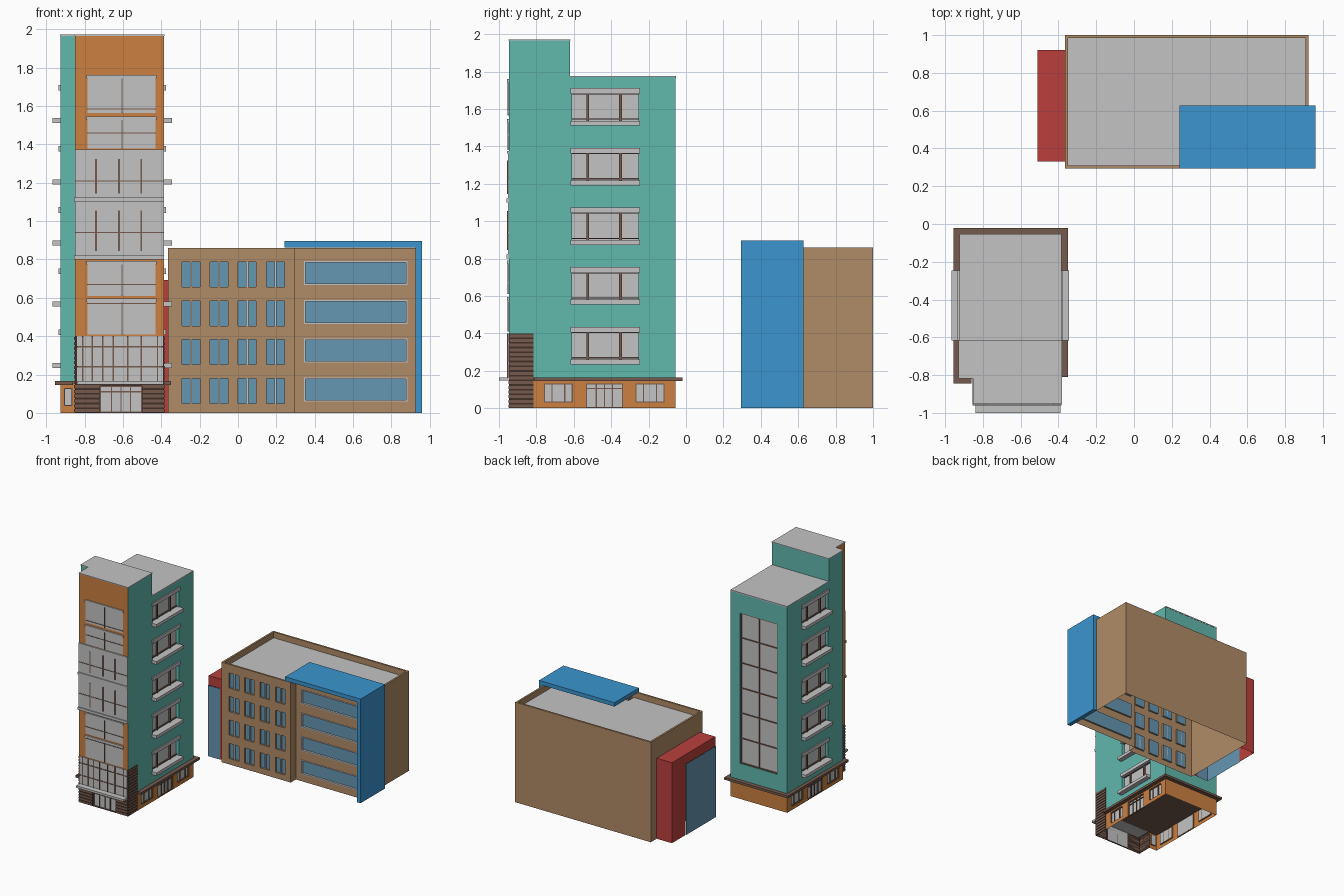
import bpy, bmesh
from mathutils import Vector

if "Cube" in bpy.data.objects:
    bpy.data.objects.remove(bpy.data.objects["Cube"])


def material(name, r, g, b):
    lin = [((c / 255 + 0.055) / 1.055) ** 2.4 for c in (r, g, b)] + [1]
    m = bpy.data.materials.new(name)
    m.use_nodes = True
    m.diffuse_color = lin
    m.node_tree.nodes["Principled BSDF"].inputs["Base Color"].default_value = lin
    return m


TEAL = material("teal render", 97, 184, 174)
ORANGE = material("orange render", 204, 128, 64)
GRAY = material("pale gray", 196, 196, 196)
BRICK = material("dark brick", 66, 47, 39)
TRIM = material("brown trim", 118, 91, 78)
TAN = material("tan render", 176, 139, 102)
BLUE = material("blue cladding", 59, 149, 208)
RED = material("red cladding", 186, 64, 60)
GLASS = material("blue glass", 101, 150, 177)


def finish(name, bm, *mats):
    mesh = bpy.data.meshes.new(name)
    bm.to_mesh(mesh)
    bm.free()
    for m in mats:
        mesh.materials.append(m)
    ob = bpy.data.objects.new(name, mesh)
    bpy.context.collection.objects.link(ob)
    return ob


def boxes(name, mat, *spans):
    """Boxes given as (x0, x1, y0, y1, z0, z1)."""
    bm = bmesh.new()
    for x0, x1, y0, y1, z0, z1 in spans:
        vs = bmesh.ops.create_cube(bm, size=1)["verts"]
        for v in vs:
            v.co = Vector((x1 if v.co.x > 0 else x0, y1 if v.co.y > 0 else y0,
                           z1 if v.co.z > 0 else z0))
    return finish(name, bm, mat)


OUT = {"front": -1, "left": 1, "back": 1, "right": -1}


def on(side, plane, a0, a1, z0, z1, d0, d1):
    """Box span on a wall, from d0 to d1 outwards of its plane."""
    p = sorted((plane + OUT[side] * d0, plane + OUT[side] * d1))
    return (a0, a1, *p, z0, z1) if side in ("front", "back") else (*p, a0, a1, z0, z1)


def wall(name, side, plane, a0, a1, z0, z1, mat, holes=(), depth=0.02, pane=GRAY):
    """Single-skin wall with recessed panes; holes are (a0, a1, z0, z1)."""
    bm = bmesh.new()

    def quad(points, index=0):
        vs = []
        for a, z, d in points:
            p = plane + OUT[side] * d
            vs.append(bm.verts.new((a, p, z) if side in ("front", "back") else (p, a, z)))
        if side in ("back", "right"):
            vs.reverse()
        bm.faces.new(vs).material_index = index

    us = sorted({a0, a1, *(h[0] for h in holes), *(h[1] for h in holes)})
    ws = sorted({z0, z1, *(h[2] for h in holes), *(h[3] for h in holes)})
    for u, u2 in zip(us, us[1:]):
        for w, w2 in zip(ws, ws[1:]):
            cu, cw = (u + u2) / 2, (w + w2) / 2
            if not any(h[0] < cu < h[1] and h[2] < cw < h[3] for h in holes):
                quad([(u, w, 0), (u2, w, 0), (u2, w2, 0), (u, w2, 0)])
    for h in holes:
        rim = [(h[0], h[2]), (h[1], h[2]), (h[1], h[3]), (h[0], h[3])]
        quad([(*c, -depth) for c in rim], 1)
        for c, n in zip(rim, rim[1:] + rim[:1]):
            quad([(*c, 0), (*n, 0), (*n, -depth), (*c, -depth)])
    bmesh.ops.remove_doubles(bm, verts=bm.verts, dist=0.0001)
    return finish(name, bm, mat, pane)


def bars(side, plane, hole, us, zs, d0, d1, t=0.008, border=False):
    """Mullions and transoms across an opening, with an optional border."""
    a0, a1, z0, z1 = hole
    if border:
        us, zs = [*us, a0 + t / 2, a1 - t / 2], [*zs, z0 + t / 2, z1 - t / 2]
    return ([on(side, plane, u - t / 2, u + t / 2, z0, z1, d0, d1) for u in us] +
            [on(side, plane, a0, a1, z - t / 2, z + t / 2, d0, d1) for z in zs])


# ---- Tower: extents and side walls with balconies ----
L, R = -0.385, -0.925
FRONT, STEP, MID, BACK = -0.946, -0.815, -0.62, -0.055
COL = -0.85
floors = [0.235 + 0.319 * i for i in range(5)]
for side, x in (("left", L), ("right", R)):
    holes = [(-0.61, -0.255, z + 0.02, z + 0.18) for z in floors]
    wall(f"tower_{side}_wall", side, x, MID, BACK, 0.165, 1.77, TEAL, holes, 0.025)
    frames, ledges = [], []
    for h, z in zip(holes, floors):
        frames += bars(side, x, h, [-0.525, -0.35], [], -0.025, -0.012, 0.014)
        frames += bars(side, x, h, [], [z + 0.035, z + 0.17], -0.025, -0.015, 0.006)
        ledges += [on(side, x, -0.617, -0.247, z, z + 0.026, -0.02, 0.042),
                   on(side, x, -0.617, -0.247, z + 0.17, z + 0.2, -0.02, 0.01)]
    boxes(f"tower_{side}_window_frames", TRIM, *frames)
    boxes(f"tower_{side}_balconies", GRAY, *ledges)
    # ground floor openings
    shop = [(-0.76, -0.605, 0.03, 0.133), (-0.535, -0.337, 0, 0.133), (-0.27, -0.115, 0.03, 0.133)]
    wall(f"base_{side}_wall", side, x, STEP, BACK, 0, 0.15, ORANGE, shop, 0.012)
    frames = []
    for a, b, z0, z1 in shop:
        cuts = [a + (b - a) * f for f in (0.28, 0.72)]
        frames += bars(side, x, (a, b, z0, z1), cuts, [], -0.012, -0.004, 0.006, True)
    frames += bars(side, x, shop[1], [-0.436], [0.105], -0.012, -0.004, 0.005)
    boxes(f"base_{side}_frames", TRIM, *frames)

# ---- Tower: back wall with the tall stair window ----
stair = (-0.833, -0.477, 0.305, 1.6)
wall("tower_back_wall", "back", BACK, R, L, 0.165, 1.77, TEAL, [stair], 0.012)
boxes("stair_window_frames", TRIM, *bars(
    "back", BACK, stair, [-0.655], [0.305 + 1.295 / 6 * i for i in range(1, 6)],
    -0.012, -0.004, 0.008, True))
wall("base_back_wall", "back", BACK, R, L, 0, 0.15, ORANGE)
nook = (-0.908, -0.862, 0.035, 0.13)
wall("base_front_wall", "front", STEP, R, COL, 0, 0.15, ORANGE, [nook], 0.01)
boxes("base_front_frame", TRIM, *bars("front", STEP, nook, [], [], -0.01, 0, 0.005, True))

# ---- Tower: tall block, front column, roofs and canopies ----
boxes("tower_tall_block", TEAL, (R, L, STEP, MID, 0.165, 1.966))
column = boxes("front_column", ORANGE, (COL, L, FRONT, STEP, 0.4, 1.966))
column.data.materials.append(TEAL)
for f in column.data.polygons:
    f.material_index = 1 if f.normal.x > 0.5 else 0
boxes("tower_roofs", GRAY, (R, L, MID, BACK + 0.002, 1.765, 1.775),
      (R - 0.003, L + 0.003, STEP - 0.003, MID + 0.003, 1.966, 1.972),
      (COL - 0.003, L + 0.003, FRONT - 0.003, STEP - 0.003, 1.966, 1.972))
boxes("base_cornice", TRIM, (-0.955, -0.35, -0.81, -0.02, 0.145, 0.165),
      (-0.955, -0.86, -0.845, -0.81, 0.145, 0.165))
boxes("entrance_canopy", GRAY, (-0.84, L - 0.003, -1.0, STEP, 0.147, 0.165))

# ---- Column foot: ribbed brick, entrance and lobby glazing ----
door = (-0.72, -0.5, 0, 0.14)
wall("entrance_wall", "front", FRONT, COL, L, 0, 0.4, BRICK, [door], 0.012)
wall("brick_left_wall", "left", L, FRONT, STEP, 0, 0.4, BRICK)
wall("brick_right_wall", "right", COL, FRONT, STEP, 0, 0.4, BRICK)
ribs = []
for i in range(16):
    z = 0.004 + 0.025 * i
    ribs += [on("left", L, FRONT, STEP, z, z + 0.016, 0, 0.004),
             on("right", COL, FRONT, STEP, z, z + 0.016, 0, 0.004)]
    if i < 6:
        ribs += [on("front", FRONT, a, b, z, z + 0.016, 0, 0.004)
                 for a, b in ((COL, door[0]), (door[1], L))]
boxes("brick_ribs", TRIM, *ribs)
boxes("entrance_frames", TRIM, *bars("front", FRONT, door, [-0.66, -0.61, -0.56], [0.11],
                                     -0.012, -0.005, 0.006, True))
lobby = (-0.84, -0.39, 0.165, 0.4)
boxes("lobby_glazing", GRAY, on("front", FRONT, *lobby, 0, 0.006))
boxes("lobby_frames", TRIM, *bars("front", FRONT, lobby,
      [-0.81, -0.76, -0.705, -0.65, -0.575, -0.505, -0.42], [0.24, 0.345], 0.006, 0.01, 0.007))

# ---- Column front: paired windows and the wide middle bay ----
panes, lines = [], []
for z0, z1, rail in ((0.41, 0.59, 0.57), (0.61, 0.785, 0.67), (1.38, 1.54, 1.46), (1.565, 1.755, 1.585)):
    hole = (-0.785, -0.43, z0, z1)
    panes += [on("front", FRONT, *hole, 0, 0.005),
              on("front", FRONT, -0.79, -0.425, z1 - 0.012, z1 + 0.006, 0, 0.01)]
    lines += bars("front", FRONT, hole, [-0.605], [rail], 0.005, 0.008, 0.006)
for z0, z1, rail in ((0.8, 1.1, 0.94), (1.1, 1.37, 1.21)):
    panes += [on("front", FRONT, COL, L, z0, z1, 0, 0.006),
              on("front", FRONT, COL - 0.006, L, z0, z0 + 0.022, 0, 0.014)]
    lines += bars("front", FRONT, (COL, L, z0 + 0.045, z1 - 0.045),
                  [-0.74, -0.62, -0.505], [], 0.006, 0.01, 0.009)
    lines += bars("front", FRONT, (COL, L, z0, z1), [], [rail], 0.006, 0.009, 0.006)
panes.append(on("front", FRONT, COL, L, 1.362, 1.374, 0, 0.01))
boxes("column_windows", GRAY, *panes)
boxes("column_window_frames", TRIM, *lines)

# ---- Low building: shell with window rows ----
X0, X1, XS, Y0, YS, Y1, H = -0.365, 0.925, 0.295, 0.295, 0.365, 1.0, 0.86
rows = [0.05 + 0.202 * i for i in range(4)]
small = [(x, x + 0.093, z, z + 0.13) for z in rows for x in (-0.292, -0.146, 0.001, 0.149)]
wide = [(0.345, 0.885, z + 0.01, z + 0.135) for z in rows]
wall("low_front_wall", "front", Y0, X0, XS, 0, H, TAN, small, 0.015, GLASS)
wall("low_recessed_wall", "front", YS, XS, X1, 0, H, TAN, wide, 0.015, GLASS)
wall("low_return_wall", "left", XS, Y0, YS, 0, H, TAN)
wall("low_left_wall", "left", X1, YS, Y1, 0, H, TAN)
wall("low_right_wall", "right", X0, Y0, Y1, 0, H, TAN)
wall("low_back_wall", "back", Y1, X0, X1, 0, H, TAN)
frames = []
for h in small:
    frames += bars("front", Y0, h, [(h[0] + h[1]) / 2], [], -0.015, -0.005, 0.012)
for h in wide:
    frames += bars("front", YS, h, [], [], -0.015, 0.003, 0.008, True)
boxes("low_window_frames", GRAY, *frames)
t = 0.016
boxes("low_parapet", TAN, (X0, XS, Y0, Y0 + t, 0.8, H), (XS - t, X1, YS, YS + t, 0.8, H),
      (X0, X1, Y1 - t, Y1, 0.8, H), (X0, X0 + t, Y0, Y1, 0.8, H), (X1 - t, X1, YS, Y1, 0.8, H))
boxes("low_roof", GRAY, (X0 + t, XS - t, Y0 + t, Y1 - t, 0.8, 0.81),
      (XS - t, X1 - t, YS + t, Y1 - t, 0.8, 0.81))

# ---- Blue wrap and red side annex ----
boxes("blue_wrap", BLUE, (0.242, 0.96, Y0, 0.627, 0.862, 0.896), (X1, 0.96, Y0, 0.627, 0, 0.862))
boxes("annex_roof", RED, (-0.51, X0, 0.33, 0.92, 0.61, 0.692))
wall("annex_back_wall", "back", 0.92, -0.51, X0, 0, 0.61, RED)
wall("annex_right_wall", "right", -0.51, 0.735, 0.92, 0, 0.61, RED)
wall("annex_side_glass", "right", -0.514, 0.326, 0.735, 0, 0.61, GLASS)
wall("annex_front_glass", "front", 0.326, -0.514, -0.4, 0, 0.61, GLASS)
wall("annex_front_pier", "front", 0.33, -0.4, X0, 0, 0.61, RED)
